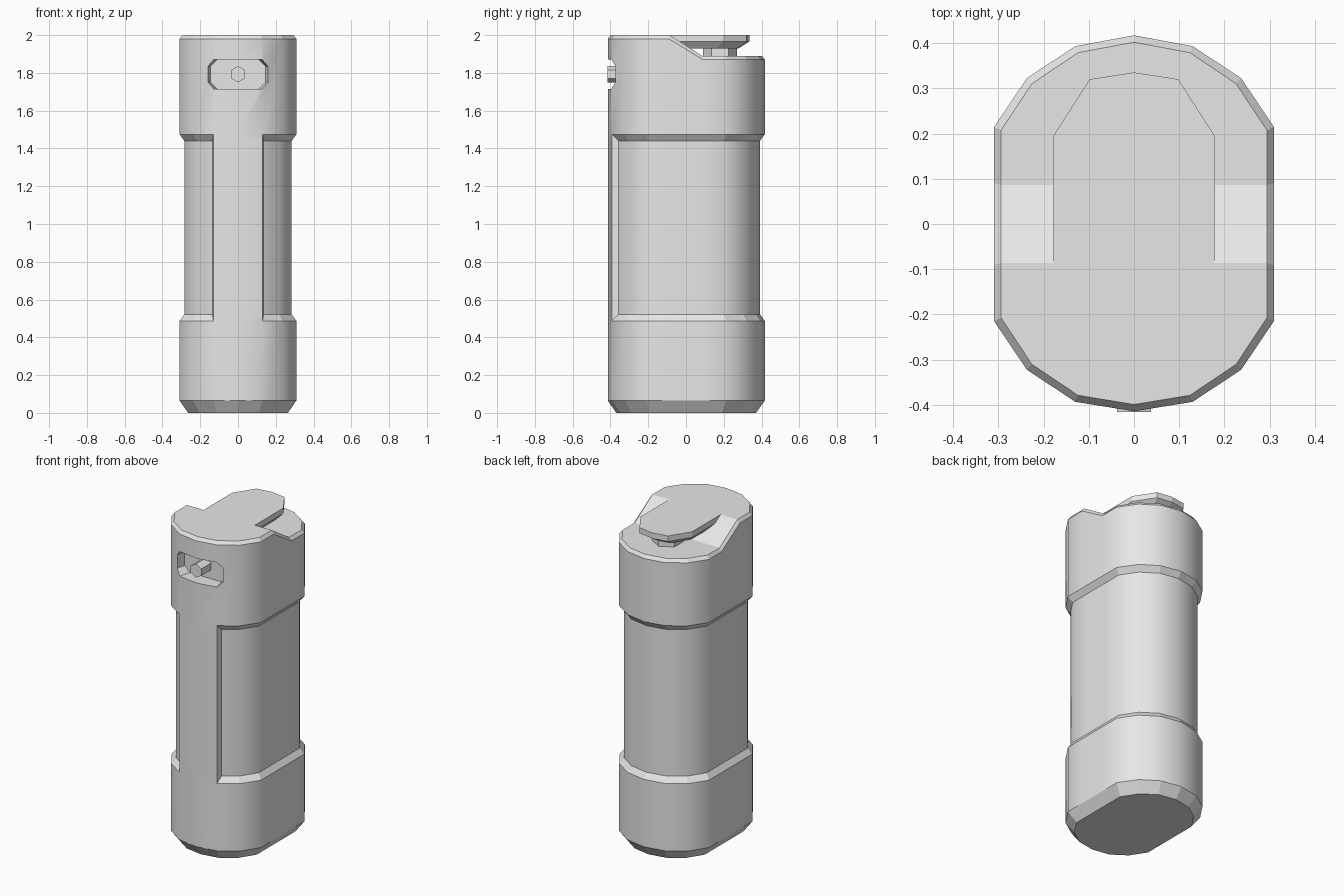
import bpy, bmesh
from math import radians, sin, cos, pi

cube = bpy.data.objects.get("Cube")
if cube:
    bpy.data.objects.remove(cube, do_unlink=True)

grey = bpy.data.materials.new("plain grey")
grey.use_nodes = True
colour = (0.8, 0.8, 0.8, 1)
grey.diffuse_color = colour
grey.node_tree.nodes["Principled BSDF"].inputs["Base Color"].default_value = colour


def loft(name, rings, end_caps=None):
    """Skin a stack of equal rings; end_caps lists the index groups of the last cap."""
    bm = bmesh.new()
    rows = [[bm.verts.new(p) for p in ring] for ring in rings]
    n = len(rows[0])
    for a, b in zip(rows, rows[1:]):
        for i in range(n):
            j = (i + 1) % n
            bm.faces.new((a[i], a[j], b[j], b[i]))
    bm.faces.new(rows[0][::-1])
    for group in end_caps or [range(n)]:
        bm.faces.new([rows[-1][i] for i in group])
    bmesh.ops.remove_doubles(bm, verts=bm.verts, dist=0.0005)
    bmesh.ops.recalc_face_normals(bm, faces=bm.faces)
    mesh = bpy.data.meshes.new(name)
    bm.to_mesh(mesh)
    bm.free()
    mesh.materials.append(grey)
    obj = bpy.data.objects.new(name, mesh)
    bpy.context.collection.objects.link(obj)
    return obj


def mirrored(half, front=None, back=None):
    """Close a right-hand outline, front to back, by mirroring it in x."""
    start = [front] if front else []
    end = [back] if back else []
    return start + half + end + [(-x, y) for x, y in reversed(half)]


# Body outline; the doubled point is the edge of the front spine
spine_edge = (0.13, -0.393)
half = [spine_edge, spine_edge, (0.237, -0.322), (0.309, -0.215), (0.309, -0.09),
        (0.309, 0.09), (0.309, 0.215), (0.237, 0.322), (0.13, 0.393)]
outline = mirrored(half, (0, -0.414), (0, 0.417))
SPINE, PANEL_EDGE = (0, 1, 19), (2, 18)


def body_ring(z, inset, panel=False, stepped=False):
    ring = []
    for i, (x, y) in enumerate(outline):
        drop = 0.11 * min(max((y + 0.09) / 0.18, 0), 1) if stepped else 0
        if panel and i in PANEL_EDGE:
            x, y = (0.136 if x > 0 else -0.136), -0.357
        elif not (panel and i in SPINE):
            x, y = x * (1 - inset / 0.31), y * (1 - inset / 0.41)
        ring.append((x, y, z - drop))
    return ring


# Body: foot chamfer, recessed grip panel, head with a lower rear deck
body = loft("body", [
    body_ring(0, 0.045), body_ring(0.065, 0), body_ring(0.487, 0),
    body_ring(0.522, 0.025, panel=True), body_ring(1.44, 0.025, panel=True),
    body_ring(1.475, 0), body_ring(1.98, 0, stepped=True),
    body_ring(2.0, 0.015, stepped=True)],
    end_caps=[[*range(15, 20), *range(0, 6)], [5, 6, 14, 15], range(6, 15)])

# Nozzle slot cut into the front of the head
def slot_ring(y, w):
    h, c = 0.077, 0.035
    corners = [(w - c, -h), (w, -h + c), (w, h - c), (w - c, h)]
    return [(x, y, 1.793 + z) for x, z in mirrored(corners)]


cutter = loft("slot_cutter", [slot_ring(-0.45, 0.178), slot_ring(-0.32, 0.145)])
cutter.hide_render = True
cut = body.modifiers.new("slot", 'BOOLEAN')
cut.operation, cut.solver, cut.object = 'DIFFERENCE', 'EXACT', cutter
bpy.context.view_layer.objects.active = body
bpy.ops.object.modifier_apply(modifier=cut.name)
bpy.data.objects.remove(cutter, do_unlink=True)

# Soft shading around the body, crisp at chamfers and panel edges
bm = bmesh.new()
bm.from_mesh(body.data)
for f in bm.faces:
    f.smooth = True
for e in bm.edges:
    a, b = e.verts
    upright = abs(a.co.z - b.co.z) > 0.9 * e.calc_length()
    e.smooth = e.calc_face_angle(0) < radians(38 if upright else 15)
bm.to_mesh(body.data)
bm.free()


# Hexagonal nozzle inside the slot
def hexagon(r):
    return [(r * sin(k * pi / 3), r * cos(k * pi / 3)) for k in range(6)]


loft("nozzle", [[(x, y, 1.793 + z) for x, z in hexagon(0.043)] for y in (-0.3, -0.416)])

# Push button: plate with an undercut rim
button = mirrored([(0.178, -0.088), (0.178, 0.195), (0.098, 0.32)], back=(0, 0.335))


def button_ring(z, s):
    return [(x * s, y * s if y > 0 else y, z) for x, y in button]


loft("button_plate", [button_ring(1.93, 0.83), button_ring(1.965, 1), button_ring(2.0, 1)])

# Short hexagonal stem under the button
loft("button_stem", [[(x, 0.18 + y, z) for x, y in hexagon(0.09)] for z in (1.87, 1.94)])
